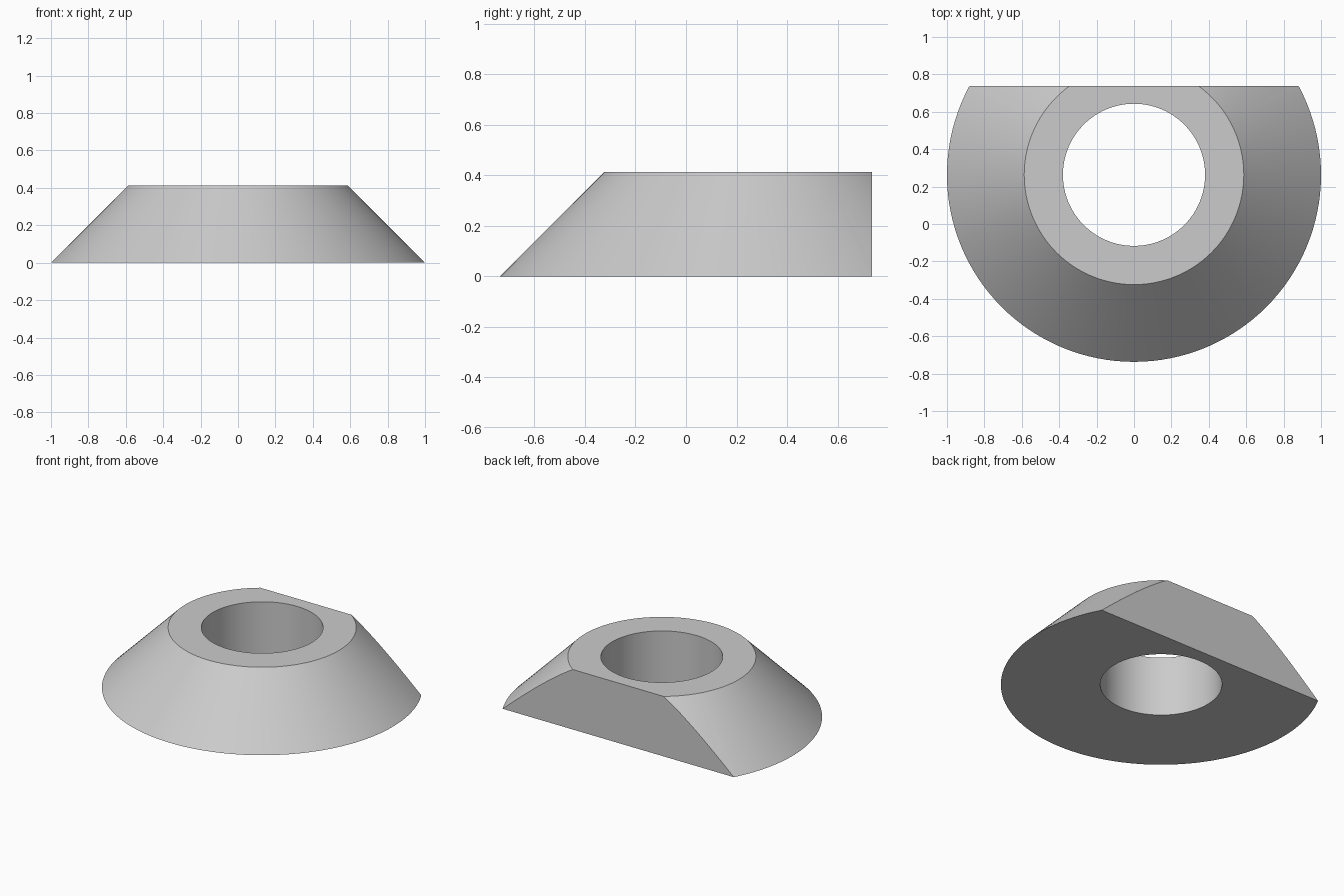
import bpy, bmesh, math
from mathutils import Vector

cube = bpy.data.objects.get("Cube")
if cube:
    bpy.data.objects.remove(cube, do_unlink=True)

BASE_R, TOP_R, HOLE_R = 1.0, 0.587, 0.38
HEIGHT, CENTRE_Y, BACK_Y = 0.413, 0.263, 0.737
SEGMENTS = 128

# Single grey material
grey = bpy.data.materials.new("plain grey")
grey.use_nodes = True
colour = (0.6, 0.6, 0.6, 1)
grey.diffuse_color = colour
grey.node_tree.nodes["Principled BSDF"].inputs["Base Color"].default_value = colour

# Conical ring: revolve the closed cross-section about the hole's axis
bm = bmesh.new()
profile = [(HOLE_R, 0), (BASE_R, 0), (TOP_R, HEIGHT), (HOLE_R, HEIGHT)]
verts = [bm.verts.new((0, CENTRE_Y - r, z)) for r, z in profile]
edges = [bm.edges.new((verts[i], verts[(i + 1) % 4])) for i in range(4)]
bmesh.ops.spin(bm, geom=verts + edges, cent=(0, CENTRE_Y, 0), axis=(0, 0, 1),
               angle=math.tau, steps=SEGMENTS, use_merge=True)
bmesh.ops.remove_doubles(bm, verts=bm.verts, dist=0.0001)

# Flat back: slice off the rear and cap the cut
cut = bmesh.ops.bisect_plane(bm, geom=bm.verts[:] + bm.edges[:] + bm.faces[:],
                             plane_co=Vector((0, BACK_Y, 0)), plane_no=Vector((0, 1, 0)),
                             clear_outer=True)
rim = [e for e in cut["geom_cut"] if isinstance(e, bmesh.types.BMEdge)]
bmesh.ops.edgeloop_fill(bm, edges=rim)
bmesh.ops.recalc_face_normals(bm, faces=bm.faces)

mesh = bpy.data.meshes.new("conical_washer")
bm.to_mesh(mesh)
bm.free()
mesh.materials.append(grey)
washer = bpy.data.objects.new("conical_washer", mesh)
bpy.context.collection.objects.link(washer)

# Smooth round walls, crisp rims
bpy.ops.object.select_all(action="DESELECT")
washer.select_set(True)
bpy.context.view_layer.objects.active = washer
bpy.ops.object.shade_smooth_by_angle(angle=math.radians(30))
